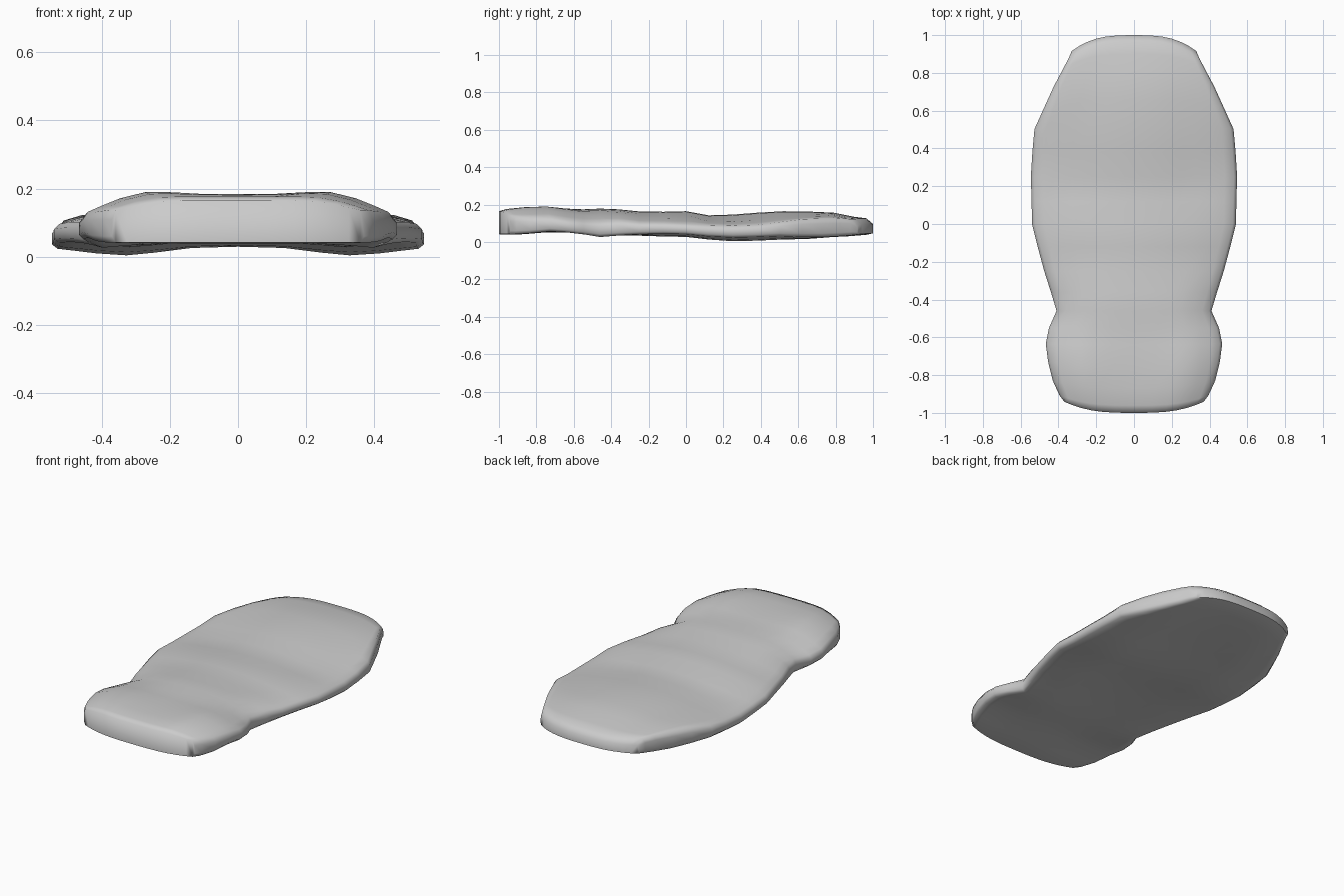
import bpy, bmesh

# Stations: y centre, half width, top mid, top edge, bottom mid, bottom edge, hollow depth
ROWS = [
    (-1.00, 0.37, 0.168, 0.14, 0.045, 0.045, 0),
    (-0.96, 0.395, 0.180, 0.14, 0.043, 0.045, 0),
    (-0.87, 0.43, 0.185, 0.135, 0.045, 0.05, -0.006),
    (-0.75, 0.455, 0.187, 0.135, 0.055, 0.06, -0.009),
    (-0.64, 0.467, 0.182, 0.12, 0.055, 0.055, 0),
    (-0.55, 0.45, 0.178, 0.11, 0.053, 0.045, 0.008),
    (-0.46, 0.41, 0.182, 0.11, 0.052, 0.03, 0.01),
    (-0.36, 0.44, 0.178, 0.115, 0.054, 0.038, 0.012),
    (-0.25, 0.475, 0.167, 0.105, 0.055, 0.045, 0.017),
    (-0.12, 0.51, 0.165, 0.105, 0.053, 0.047, 0.02),
    (0.00, 0.54, 0.168, 0.10, 0.048, 0.045, 0.017),
    (0.12, 0.542, 0.146, 0.094, 0.037, 0.033, 0.02),
    (0.25, 0.546, 0.150, 0.09, 0.033, 0.027, 0.025),
    (0.38, 0.538, 0.160, 0.095, 0.036, 0.03, 0.025),
    (0.52, 0.527, 0.168, 0.11, 0.040, 0.035, 0.023),
    (0.66, 0.475, 0.166, 0.125, 0.038, 0.03, 0.018),
    (0.79, 0.425, 0.160, 0.13, 0.038, 0.03, 0.008),
    (0.90, 0.375, 0.138, 0.13, 0.038, 0.035, 0.003),
    (0.965, 0.345, 0.130, 0.125, 0.042, 0.04, 0),
    (1.00, 0.33, 0.100, 0.095, 0.050, 0.045, 0),
]
# Position across, blend towards the edge height, share of the hollow depth
ACROSS = [(0, 0, 0), (0.25, 0, 0.15), (0.45, 0, 0.7), (0.60, 0.06, 1),
          (0.76, 0.35, 0.7), (0.88, 0.7, 0.3), (0.97, 1, 0)]


def ring(row):
    yc, w, tm, te, bm_, be, hollow = row
    # rows bow back at the sides near both ends
    bow = 0.085 * max(0, (yc - 0.45) / 0.5) ** 0.8 if yc > 0.45 else -0.06 * max(0, (-yc - 0.6) / 0.4)
    bow = min(bow, 0.085)
    us = [(-u, f, h) for u, f, h in reversed(ACROSS[1:])] + ACROSS

    def place(u, z):
        return (u * w, yc - bow * abs(u) ** 3, z)

    top = [place(u, tm + (te - tm) * f - hollow * h) for u, f, h in us]
    bottom = [place(u, bm_ + (be - bm_) * f - hollow * h) for u, f, h in us]
    hi, lo = te * 0.72 + be * 0.28, te * 0.2 + be * 0.8
    return top + [place(1, hi), place(1, lo)] + bottom[::-1] + [place(-1, lo), place(-1, hi)]


# Padded seat cushion lofted along its length
bm = bmesh.new()
loops = [[bm.verts.new(p) for p in ring(r)] for r in ROWS]
n = len(loops[0])
for a, b in zip(loops, loops[1:]):
    for i in range(n):
        j = (i + 1) % n
        bm.faces.new((a[i], a[j], b[j], b[i]))

# End faces, stitched top to bottom
k = 2 * len(ACROSS) - 1
for loop in (loops[0], loops[-1]):
    top, bottom = loop[:k], loop[k + 2:2 * k + 2][::-1]
    for i in range(k - 1):
        bm.faces.new((top[i], top[i + 1], bottom[i + 1], bottom[i]))
    bm.faces.new((top[-1], loop[k], loop[k + 1], bottom[-1]))
    bm.faces.new((top[0], bottom[0], loop[-2], loop[-1]))

# Rest the lowest point on the ground
bmesh.ops.recalc_face_normals(bm, faces=bm.faces)
low = min(v.co.z for v in bm.verts)
for v in bm.verts:
    v.co.z -= low - 0.004
mesh = bpy.data.meshes.new("seat_cushion")
bm.to_mesh(mesh)
bm.free()
cushion = bpy.data.objects.new("seat_cushion", mesh)
bpy.context.collection.objects.link(cushion)
bpy.context.view_layer.objects.active = cushion
cushion.select_set(True)
bpy.ops.object.shade_smooth_by_angle(angle=1.3)
